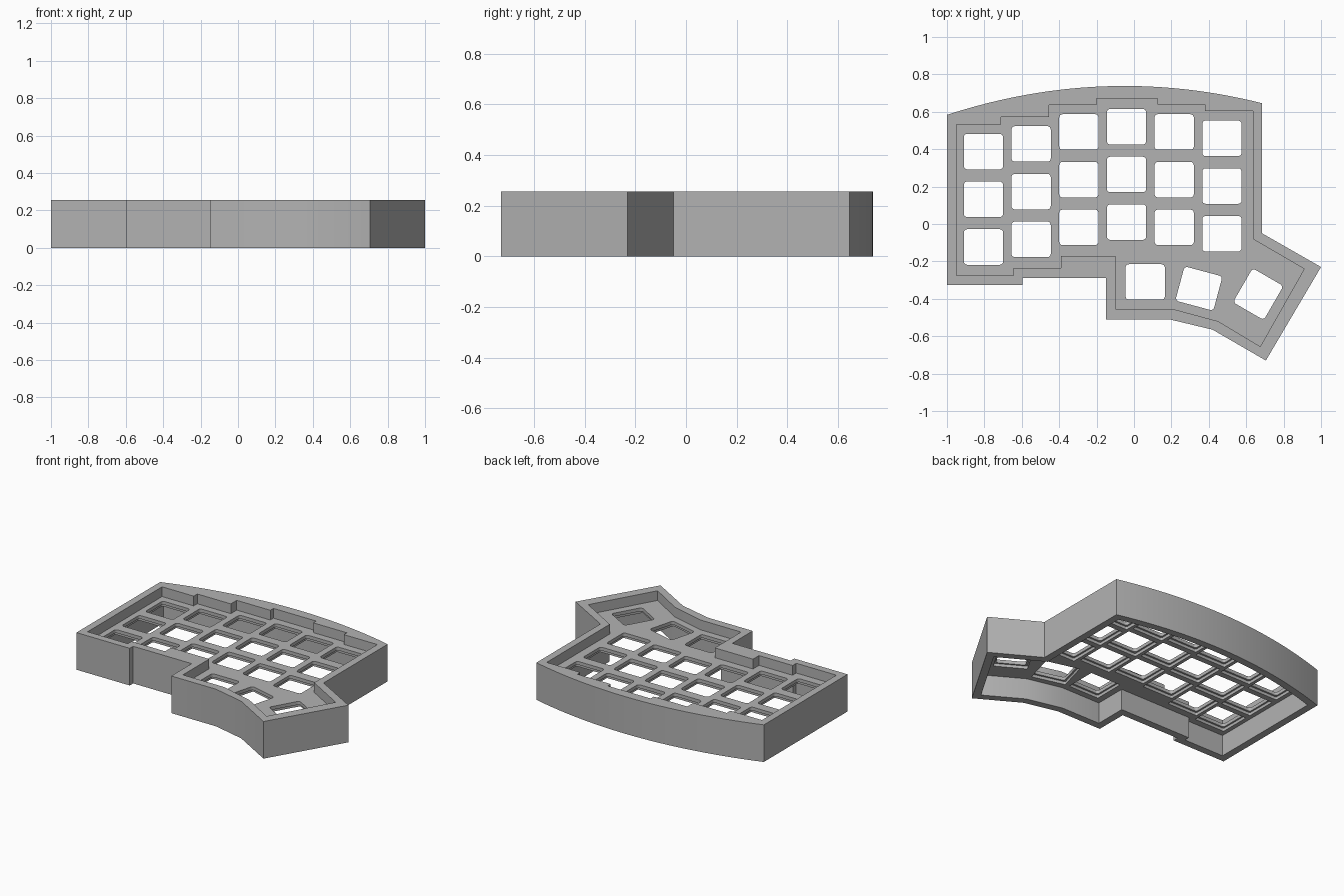
import bpy, bmesh
from math import radians, cos, sin, pi
from mathutils import Vector, Matrix

cube = bpy.data.objects.get("Cube")
if cube:
    bpy.data.objects.remove(cube, do_unlink=True)

HEIGHT, PLATE_TOP, LIP, PLATE_BOTTOM = 0.255, 0.188, 0.165, 0.145
WALL, PITCH = 0.05, 0.255

grey = bpy.data.materials.new("case grey")
grey.use_nodes = True
grey.diffuse_color = (0.45, 0.45, 0.45, 1)
grey.node_tree.nodes["Principled BSDF"].inputs["Base Color"].default_value = (0.45, 0.45, 0.45, 1)


def add_prism(bm, points, z0, z1):
    """Closed prism over a counter-clockwise outline."""
    low = [bm.verts.new((x, y, z0)) for x, y in points]
    high = [bm.verts.new((x, y, z1)) for x, y in points]
    bm.faces.new(low[::-1])
    bm.faces.new(high)
    n = len(points)
    for i in range(n):
        j = (i + 1) % n
        bm.faces.new((low[i], low[j], high[j], high[i]))


def make_object(name, prisms):
    bm = bmesh.new()
    for prism in prisms:
        add_prism(bm, *prism)
    mesh = bpy.data.meshes.new(name)
    bm.to_mesh(mesh)
    bm.free()
    mesh.materials.append(grey)
    obj = bpy.data.objects.new(name, mesh)
    bpy.context.collection.objects.link(obj)
    return obj


def inset(points, d):
    """Mitred inward offset of a counter-clockwise outline."""
    pts = [Vector(p) for p in points]
    result = []
    for i, p in enumerate(pts):
        a = (p - pts[i - 1]).normalized()
        b = (pts[(i + 1) % len(pts)] - p).normalized()
        na, nb = Vector((-a.y, a.x)), Vector((-b.y, b.x))
        result.append(p + (na + nb) * d / (1 + na.dot(nb)))
    return result


def rounded_hole(cx, cy, angle, w, h, r=0.018):
    """Rounded rectangle, turned about its centre."""
    turn = Matrix.Rotation(radians(angle), 2)
    pts = []
    for k, (sx, sy) in enumerate(((1, 1), (-1, 1), (-1, -1), (1, -1))):
        for step in range(5):
            t = k * pi / 2 + step * pi / 8
            p = Vector((sx * (w / 2 - r) + r * cos(t), sy * (h / 2 - r) + r * sin(t)))
            pts.append(turn @ p + Vector((cx, cy)))
    return pts


# Outer wall outline with the bowed back edge
outer = [(-1, -0.325), (-0.595, -0.325), (-0.595, -0.288), (-0.15, -0.288),
         (-0.15, -0.51), (0.19, -0.51), (0.42, -0.565), (0.705, -0.73),
         (1, -0.23), (0.685, -0.05)]
ARC = 40
for i in range(ARC + 1):
    x = 0.685 - 1.685 * i / ARC
    outer.append((x, 0.738 - 0.171 * (x + 0.05) ** 2))

# Stepped outline of the upper recess
recess = [(-0.95, -0.275), (-0.645, -0.275), (-0.645, -0.235), (-0.39, -0.235),
          (-0.39, -0.17), (-0.1, -0.17), (-0.1, -0.455), (0.21, -0.455),
          (0.45, -0.52), (0.675, -0.655), (0.91, -0.24), (0.635, -0.08),
          (0.635, 0.605), (0.38, 0.605), (0.38, 0.638), (0.125, 0.638),
          (0.125, 0.67), (-0.2, 0.67), (-0.2, 0.636), (-0.455, 0.636),
          (-0.455, 0.572), (-0.71, 0.572), (-0.71, 0.533), (-0.95, 0.533)]

# Key positions: six staggered columns and a fanned thumb cluster
keys = []
for col, top_y in enumerate((0.387, 0.428, 0.492, 0.52, 0.492, 0.458)):
    for row in range(3):
        keys.append((-0.805 + col * PITCH, top_y - row * PITCH, 0))
keys += [(0.06, -0.31, 0), (0.347, -0.345, -15), (0.664, -0.375, 60)]

case = make_object("keyboard_case", [(outer, 0, HEIGHT)])
cutters = [
    make_object("upper_recess_cutter", [(recess, PLATE_TOP, HEIGHT + 0.1)]),
    make_object("lower_cavity_cutter", [(inset(outer, WALL), -0.1, PLATE_BOTTOM)]),
    make_object("switch_hole_cutter",
                [(rounded_hole(*k, 0.21, 0.19), 0.1, 0.22) for k in keys]),
    make_object("switch_clip_cutter",
                [(rounded_hole(*k, 0.232, 0.215, 0.008), 0.1, LIP) for k in keys]),
]
for cutter in cutters:
    cutter.hide_render = True
    mod = case.modifiers.new(cutter.name, "BOOLEAN")
    mod.operation, mod.solver, mod.object = "DIFFERENCE", "EXACT", cutter

# Bake the cuts and drop the cutters
graph = bpy.context.evaluated_depsgraph_get()
cut_mesh = bpy.data.meshes.new_from_object(case.evaluated_get(graph))
case.modifiers.clear()
case.data = cut_mesh
for cutter in cutters:
    bpy.data.objects.remove(cutter, do_unlink=True)

# Smooth the bowed wall and hole corners, keep real edges sharp
bpy.ops.object.select_all(action="DESELECT")
case.select_set(True)
bpy.context.view_layer.objects.active = case
bpy.ops.object.shade_smooth_by_angle(angle=radians(30))
